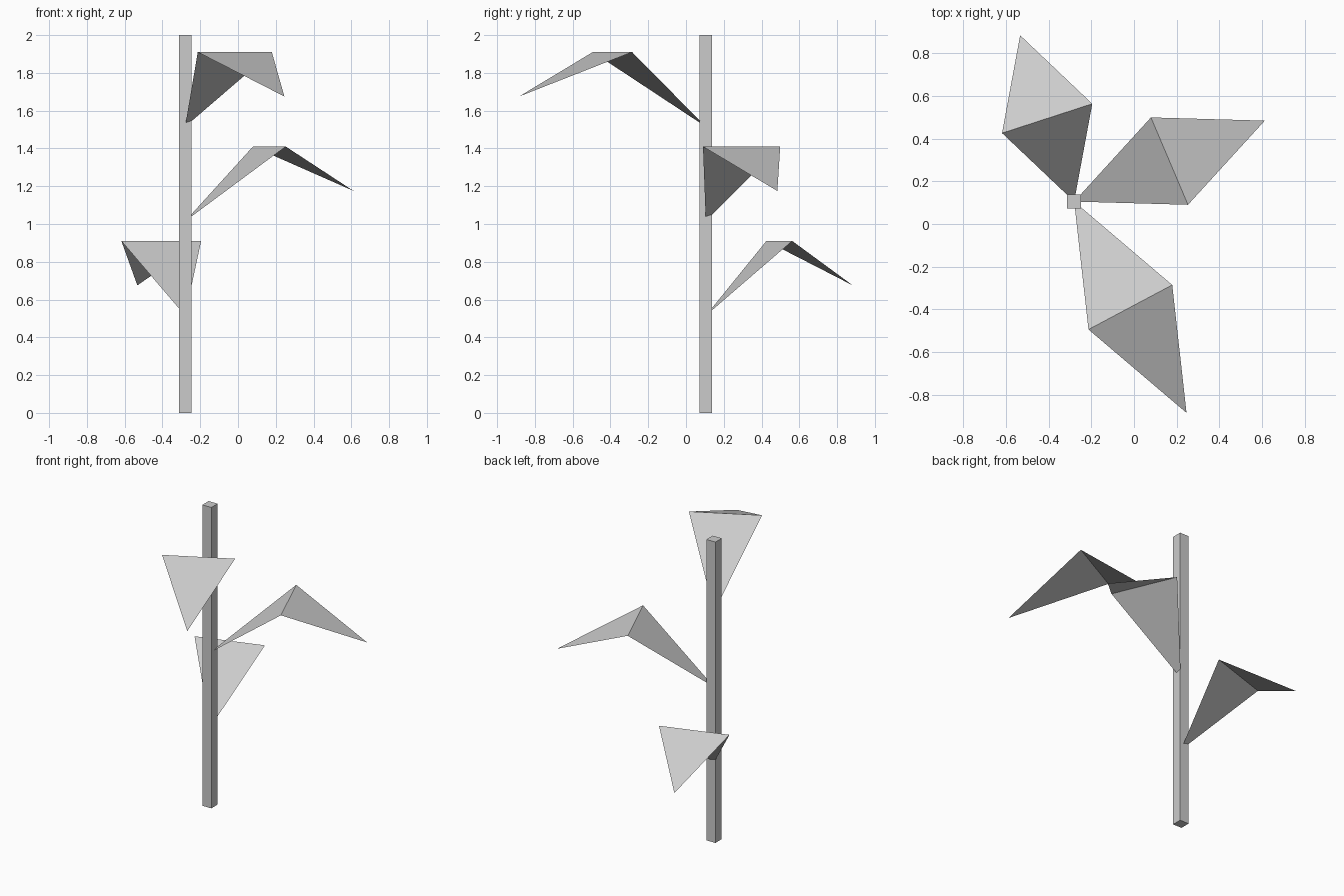
import bpy
import bmesh
from math import cos, sin, radians
from mathutils import Vector, Matrix

cube = bpy.data.objects.get("Cube")
if cube:
    bpy.data.objects.remove(cube, do_unlink=True)

# Single plain material
grey = bpy.data.materials.new("light_grey")
grey.use_nodes = True
color = (0.6, 0.6, 0.6, 1.0)
grey.diffuse_color = color
grey.node_tree.nodes["Principled BSDF"].inputs["Base Color"].default_value = color

STEM = Vector((-0.28, 0.105, 0.0))
STEM_WIDTH = 0.066
STEM_HEIGHT = 2.0


def add_object(name, bm):
    mesh = bpy.data.meshes.new(name)
    bm.to_mesh(mesh)
    bm.free()
    mesh.materials.append(grey)
    obj = bpy.data.objects.new(name, mesh)
    bpy.context.collection.objects.link(obj)
    return obj


def add_leaf(name, base_z, angle, reach):
    """Kite-shaped sheet rising from the stem, folded across its widest line."""
    half_width, fold_rise, tip_rise = 0.222, 0.395, 0.16
    bm = bmesh.new()
    base = bm.verts.new((0, 0, 0))
    right = bm.verts.new((reach, -half_width, fold_rise))
    left = bm.verts.new((reach, half_width, fold_rise))
    tip = bm.verts.new((2 * reach, 0, tip_rise))
    bm.faces.new((base, right, left))
    bm.faces.new((right, tip, left))
    obj = add_object(name, bm)
    obj.location = STEM + Vector((0, 0, base_z))
    obj.rotation_euler.z = radians(angle)
    return obj


# Square stem
bm = bmesh.new()
bmesh.ops.create_cube(bm, size=1.0)
bmesh.ops.scale(bm, vec=(STEM_WIDTH, STEM_WIDTH, STEM_HEIGHT), verts=bm.verts)
stem = add_object("stem", bm)
stem.location = STEM + Vector((0, 0, STEM_HEIGHT / 2))

# Leaves spiral up the stem, each longer than the one below
for i, name in enumerate(("lower_leaf", "middle_leaf", "upper_leaf")):
    add_leaf(name, 0.515 + 0.5 * i, 108 - 85 * i, 0.409 + 0.0755 * i)
